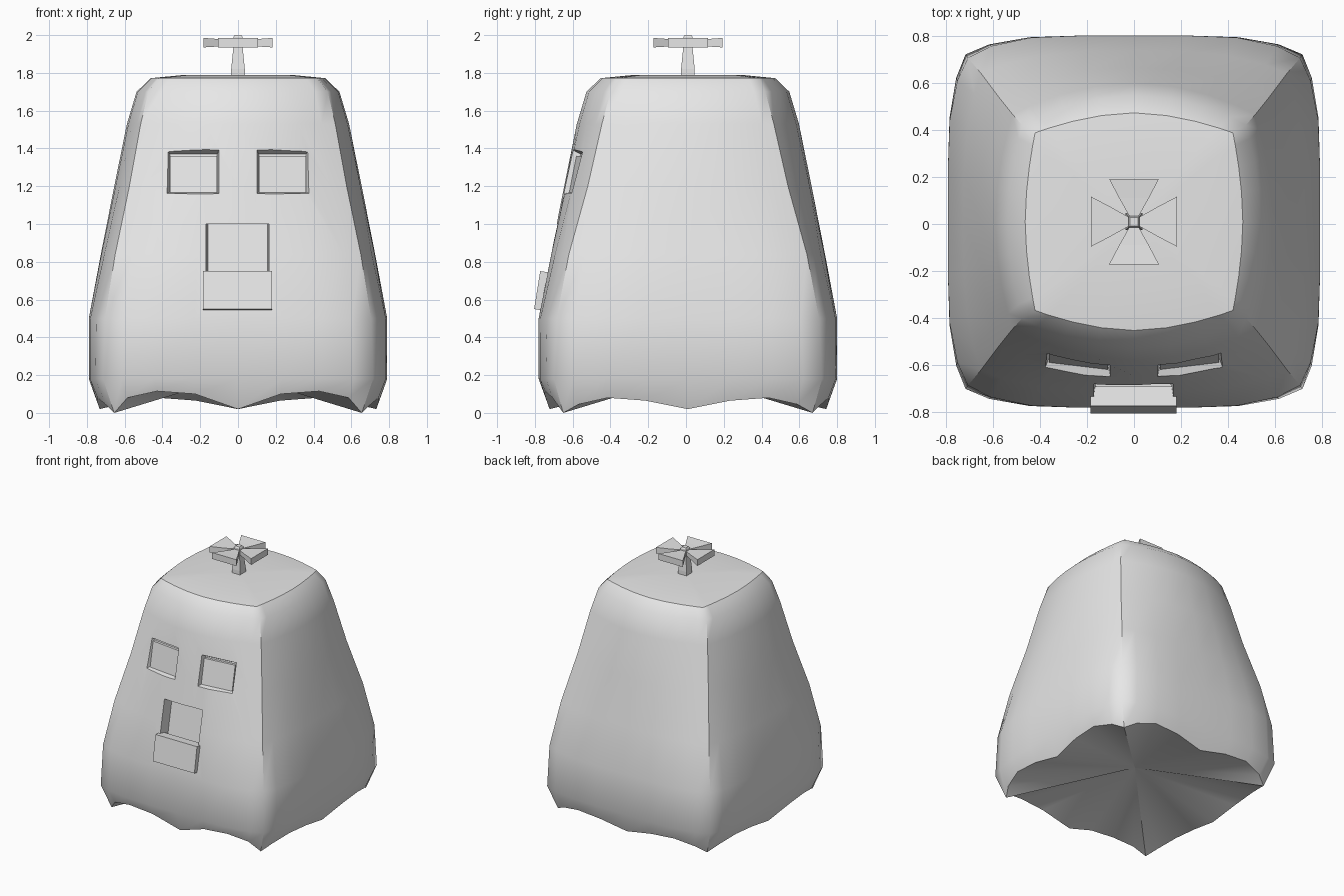
import bpy, bmesh, math
from mathutils import Matrix, Vector

cube = bpy.data.objects.get("Cube")
if cube:
    bpy.data.objects.remove(cube, do_unlink=True)

grey = bpy.data.materials.new("light grey")
grey.use_nodes = True
GREY = (0.8, 0.8, 0.8, 1)
grey.diffuse_color = GREY
grey.node_tree.nodes["Principled BSDF"].inputs["Base Color"].default_value = GREY
CY = 0.01  # body axis lies slightly behind the origin
CROWN_Z = 1.772


def finish(name, bm):
    bmesh.ops.recalc_face_normals(bm, faces=bm.faces)
    me = bpy.data.meshes.new(name)
    bm.to_mesh(me)
    bm.free()
    me.materials.append(grey)
    ob = bpy.data.objects.new(name, me)
    bpy.context.collection.objects.link(ob)
    return ob


def loft(name, rings, bottom=None, top=None):
    """Skin closed rings; each end is a flat cap or a fan to a given point."""
    bm = bmesh.new()
    vs = [[bm.verts.new(p) for p in ring] for ring in rings]
    n = len(vs[0])
    for a, b in zip(vs, vs[1:]):
        for i in range(n):
            j = (i + 1) % n
            bm.faces.new((a[i], a[j], b[j], b[i]))
    for ring, tip in ((vs[0], bottom), (vs[-1], top)):
        if tip:
            c = bm.verts.new(tip)
            for i in range(n):
                bm.faces.new((ring[i], ring[(i + 1) % n], c))
        else:
            bm.faces.new(ring)
    return finish(name, bm)


def section(z, half, cx, cy, k):
    """Bulging square with corners at (cx, cy); a higher k flattens the sides."""
    steps = (0, .33, .62, .86)
    quarter = [(half - (half - cx) * f ** k, cy * f) for f in steps]
    quarter.append((cx, cy))
    quarter += [(cx * f, half - (half - cy) * f ** k) for f in reversed(steps)]
    half_ring = quarter + [(-x, y) for x, y in reversed(quarter[:-1])]
    ring = half_ring + [(x, -y) for x, y in reversed(half_ring[1:-1])]
    return [Vector((x, y + CY, z)) for x, y in ring]


# Cloth body with a wavy hem, its section growing crisper toward the crown
hem = section(0, .725, .655, .66, 4)
wave = [.02, .065, .08, .045, 0, .045, .08, .065]
for i, p in enumerate(hem):
    p.z = wave[i % 8]
    if p.y < -.6 and .1 < abs(p.x) < .6:
        p.z += .035
    p.x *= 1 + .5 * p.z
    p.y *= 1 + .5 * p.z
profile = [(.18, .79, .715, .71, 5), (.5, .79, .705, .695, 5),
           (.84, .726, .65, .63, 3), (1.2, .655, .575, .53, 2.2),
           (1.53, .588, .515, .455, 2), (1.70, .537, .475, .41, 2),
           (CROWN_Z, .462, .42, .377, 1.8), (1.788, .30, .27, .25, 1.8)]
body = loft("body", [hem] + [section(*p) for p in profile],
            bottom=(0, CY, .2), top=(0, CY, 1.79))


def front_y(x, z):
    """Front surface of the body, sloping back upward and toward the sides."""
    return CY - (.79 - .196 * (z - .5)) + .12 * max(0, abs(x) - .1)


def recess(name, outer, inner, depth):
    """Tapered cutter following the sloping front; boxes are x0, x1, z0, z1."""
    rings = []
    for (x0, x1, z0, z1), d in ((outer, -.1), (outer, 0), (inner, depth)):
        rings.append([(x, front_y(x, z) + d, z)
                      for x, z in ((x0, z0), (x1, z0), (x1, z1), (x0, z1))])
    return loft(name, rings)


# Eye sockets and mouth cut into the front
cutters = [recess("mouth_cutter", (-.17, .165, .60, 1.0), (-.16, .155, .60, 1.0), .08)]
for s in (-1, 1):
    o = sorted((s * .10, s * .38))
    i = sorted((s * .11, s * .36))
    cutters.append(recess("eye_cutter", (*o, 1.16, 1.395), (*i, 1.17, 1.37), .05))
bpy.context.view_layer.objects.active = body
for c in cutters:
    c.hide_render = True
    m = body.modifiers.new("cut", 'BOOLEAN')
    m.operation, m.solver, m.object = 'DIFFERENCE', 'EXACT', c
    bpy.ops.object.modifier_apply(modifier=m.name)
    bpy.data.objects.remove(c, do_unlink=True)

# Smooth cloth with a crisp edge around the crown
bpy.ops.object.select_all(action='DESELECT')
body.select_set(True)
bpy.ops.object.shade_smooth_by_angle(angle=math.radians(42))
for e in body.data.edges:
    if all(abs(body.data.vertices[v].co.z - CROWN_Z) < .001 for v in e.vertices):
        e.use_edge_sharp = True

# Thin eye plates seated on the socket floors
for name, s in (("right_eye", -1), ("left_eye", 1)):
    rings = []
    for d in (.03, .052):
        rings.append([(s * x, front_y(x, z) + d, z)
                      for x, z in ((.11, 1.168), (.36, 1.168), (.36, 1.36), (.11, 1.36))])
    loft(name, rings)

# Slanted jaw slab below the mouth
loft("jaw", [[(x, -.804, .55), (x, -.772, .75), (x, -.69, .74), (x, -.735, .538)]
             for x in (-.185, .18)])


# Propeller on top: stalk, hub and four flared blades
def square(h, z):
    return [(a * h, CY + b * h, z) for a, b in ((-1, -1), (1, -1), (1, 1), (-1, 1))]


loft("propeller_stalk", [square(.036, 1.78), square(.036, 1.82), square(.024, 1.94)])
loft("propeller_hub", [square(.024, 1.93), square(.024, 1.99), square(.018, 2.0)])
for q in range(4):
    rot = Matrix.Rotation(q * math.pi / 2, 3, 'Z')
    rings = []
    for r, w, z0, z1 in ((.02, .018, 1.942, 1.975), (.10, .063, 1.94, 1.979),
                         (.182, .106, 1.935, 1.985)):
        rings.append([rot @ Vector((r, y, z)) + Vector((0, CY, 0))
                      for y, z in ((-w, z0), (w, z0), (w, z1), (-w, z1))])
    loft(f"propeller_blade_{q + 1}", rings)
